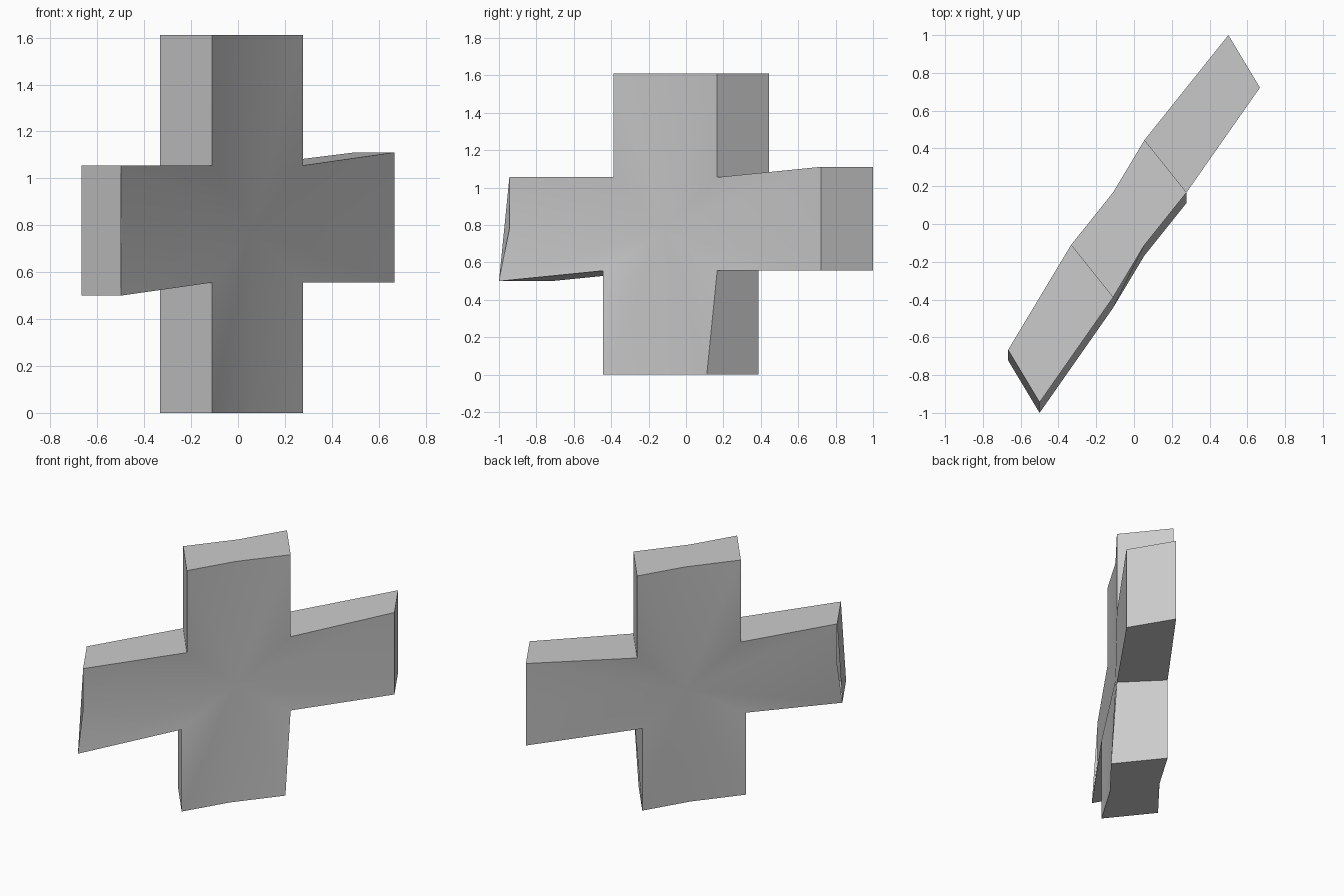
import bpy, bmesh, math

cube = bpy.data.objects.get("Cube")
if cube:
    bpy.data.objects.remove(cube, do_unlink=True)

U = 1 / 18  # grid step of the design

# Front outline of the cross, per corner: x, y, z, then depth along x and y
RIM = [
    (-2, -7, 29, -4, 5), (1, -2, 29, -3, 5), (5, 3, 29, -4, 5),     # top end
    (5, 3, 19, -4, 5),
    (12, 13, 20, -3, 5), (12, 13, 15, -3, 5), (12, 13, 10, -3, 5),  # right end
    (5, 3, 10, -4, 4),
    (5, 2, 0, -4, 5), (1, -3, 0, -3, 5), (-2, -8, 0, -4, 5),        # lower end
    (-2, -8, 10, -4, 5),
    (-9, -18, 9, -3, 5), (-9, -17, 14, -3, 5), (-9, -17, 19, -3, 5),  # left end
    (-2, -7, 19, -4, 5),
]
HUB = (1, -2, 14, -3, 5)
ARM_MIDS = (5, 13)  # points skipped by the flat arm ends


def pair(bm, p):
    x, y, z, dx, dy = p
    front = bm.verts.new((x * U, y * U, z * U))
    back = bm.verts.new(((x + dx) * U, (y + dy) * U, z * U))
    return front, back


bm = bmesh.new()
rim = [pair(bm, p) for p in RIM]
hub_front, hub_back = pair(bm, HUB)

# Fanned front and back faces
for (f0, b0), (f1, b1) in zip(rim, rim[1:] + rim[:1]):
    bm.faces.new((hub_front, f1, f0))
    bm.faces.new((hub_back, b0, b1))

# Side walls
wall = [p for i, p in enumerate(rim) if i not in ARM_MIDS]
for (f0, b0), (f1, b1) in zip(wall, wall[1:] + wall[:1]):
    bm.faces.new((f0, f1, b1, b0))

mesh = bpy.data.meshes.new("cross_slab")
bm.to_mesh(mesh)
bm.free()

# Plain grey material
grey = bpy.data.materials.new("light_grey")
grey.use_nodes = True
colour = (0.6, 0.6, 0.6, 1)
grey.diffuse_color = colour
grey.node_tree.nodes["Principled BSDF"].inputs["Base Color"].default_value = colour
mesh.materials.append(grey)

slab = bpy.data.objects.new("cross_slab", mesh)
bpy.context.collection.objects.link(slab)
bpy.context.view_layer.objects.active = slab
slab.select_set(True)
bpy.ops.object.shade_smooth_by_angle(angle=math.radians(30))
